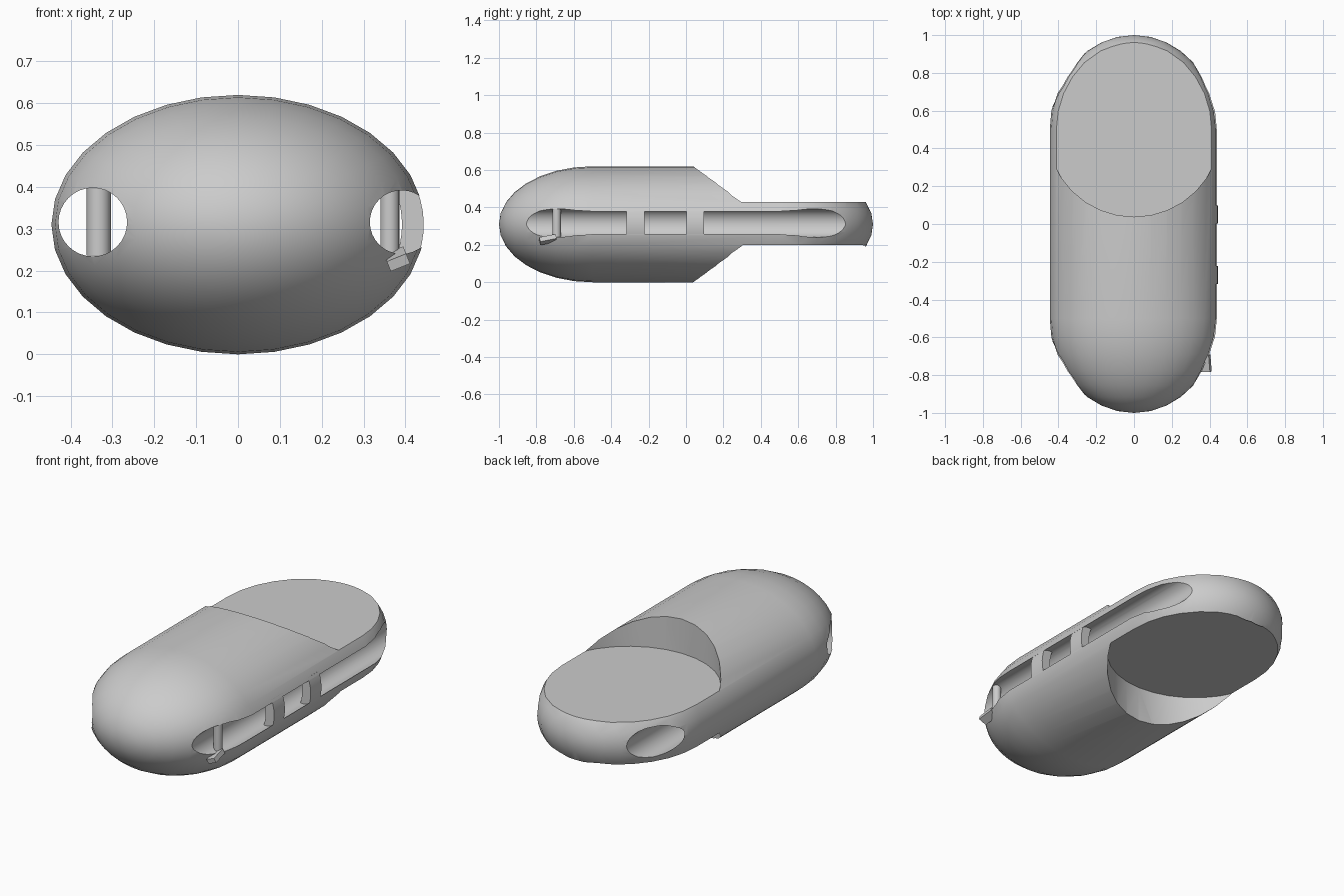
import bpy, bmesh
from math import sin, cos, pi, radians
from mathutils import Matrix, Vector

if "Cube" in bpy.data.objects:
    bpy.data.objects.remove(bpy.data.objects["Cube"])

MID, RX, RZ = 0.31, 0.446, 0.31   # hull centre height and half sizes
TUNNEL_Z = 0.316

grey = bpy.data.materials.new("plain grey")
grey.use_nodes = True
grey.diffuse_color = (0.6, 0.6, 0.6, 1)
grey.node_tree.nodes["Principled BSDF"].inputs["Base Color"].default_value = (0.6, 0.6, 0.6, 1)


def finish(name, bm):
    bmesh.ops.recalc_face_normals(bm, faces=bm.faces)
    mesh = bpy.data.meshes.new(name)
    bm.to_mesh(mesh)
    bm.free()
    mesh.materials.append(grey)
    ob = bpy.data.objects.new(name, mesh)
    bpy.context.collection.objects.link(ob)
    return ob


def activate(ob):
    bpy.ops.object.select_all(action="DESELECT")
    ob.select_set(True)
    bpy.context.view_layer.objects.active = ob


def smooth(ob):
    activate(ob)
    bpy.ops.object.shade_smooth_by_angle(angle=radians(30))


def cylinder(name, centre, radius, length, axis="Z", sides=32):
    bm = bmesh.new()
    turn = Matrix.Rotation(pi / 2, 4, "X") if axis == "Y" else Matrix()
    bmesh.ops.create_cone(bm, cap_ends=True, segments=sides, radius1=radius,
                          radius2=radius, depth=length,
                          matrix=Matrix.Translation(centre) @ turn)
    return finish(name, bm)


def capsule(name, sides=32, steps=8):
    """Elliptical tube along y with a half ellipsoid on each end."""
    bm = bmesh.new()
    angles = [pi / 2 * i / steps for i in range(1, steps + 1)]
    stations = [(-0.5 - 0.5 * cos(a), sin(a)) for a in angles]
    stations += [(-y, s) for y, s in reversed(stations)]
    rings = [[bm.verts.new((RX * s * cos(2 * pi * k / sides), y,
                            MID + RZ * s * sin(2 * pi * k / sides)))
              for k in range(sides)] for y, s in stations]
    for a, b in zip(rings, rings[1:]):
        for k in range(sides):
            n = (k + 1) % sides
            bm.faces.new((a[k], a[n], b[n], b[k]))
    for ring, y in ((rings[0], -1), (rings[-1], 1)):
        tip = bm.verts.new((0, y, MID))
        for k in range(sides):
            bm.faces.new((ring[k], ring[(k + 1) % sides], tip))
    return finish(name, bm)


def cut(ob, cutter):
    cutter.hide_render = True
    mod = ob.modifiers.new("cut", "BOOLEAN")
    mod.operation, mod.solver, mod.object = "DIFFERENCE", "EXACT", cutter
    activate(ob)
    bpy.ops.object.modifier_apply(modifier=mod.name)
    bpy.data.objects.remove(cutter)


# Hull with round recesses above and below the rear tongue
hull = capsule("hull")
cut(hull, cylinder("upper_recess", (0, 0.5, 0.43 + 0.25), 0.462, 0.5))
cut(hull, cylinder("lower_recess", (0, 0.5, 0.2 - 0.25), 0.462, 0.5))

# Closed tunnel on one side, open channel on the other
cut(hull, cylinder("tunnel", (-0.347, 0, TUNNEL_Z), 0.082, 2.4, "Y"))
cut(hull, cylinder("channel", (0.391, 0, TUNNEL_Z), 0.076, 2.4, "Y"))
smooth(hull)

# Upright pins inside both passages
for name, x, radius in (("tunnel_pin", -0.333, 0.029), ("channel_pin", 0.363, 0.023)):
    smooth(cylinder(name, (x, -0.692, TUNNEL_Z), radius, 0.16, sides=16))

# Bridges that close the channel, following the hull curve
for name, y in (("front_bridge", -0.27), ("rear_bridge", 0.05)):
    bm = bmesh.new()
    heights = [0.238 + 0.156 * i / 6 for i in range(7)]
    outer = [(RX * (1 - ((z - MID) / RZ) ** 2) ** 0.5 - 0.002, z) for z in heights]
    inner = [(x - 0.052, z) for x, z in reversed(outer)]
    face = bm.faces.new([bm.verts.new((x, y - 0.047, z)) for x, z in outer + inner])
    out = bmesh.ops.extrude_face_region(bm, geom=[face])["geom"]
    bmesh.ops.translate(bm, vec=Vector((0, 0.094, 0)),
                        verts=[v for v in out if isinstance(v, bmesh.types.BMVert)])
    smooth(finish(name, bm))

# Small tilted foot under the channel pin
bm = bmesh.new()
bmesh.ops.create_cube(bm, size=1, matrix=Matrix.Translation((0.38, -0.738, 0.228))
                      @ Matrix.Rotation(radians(-22), 4, "Y")
                      @ Matrix.Rotation(radians(12), 4, "X")
                      @ Matrix.Diagonal((0.05, 0.09, 0.026, 1)))
finish("pin_foot", bm)
